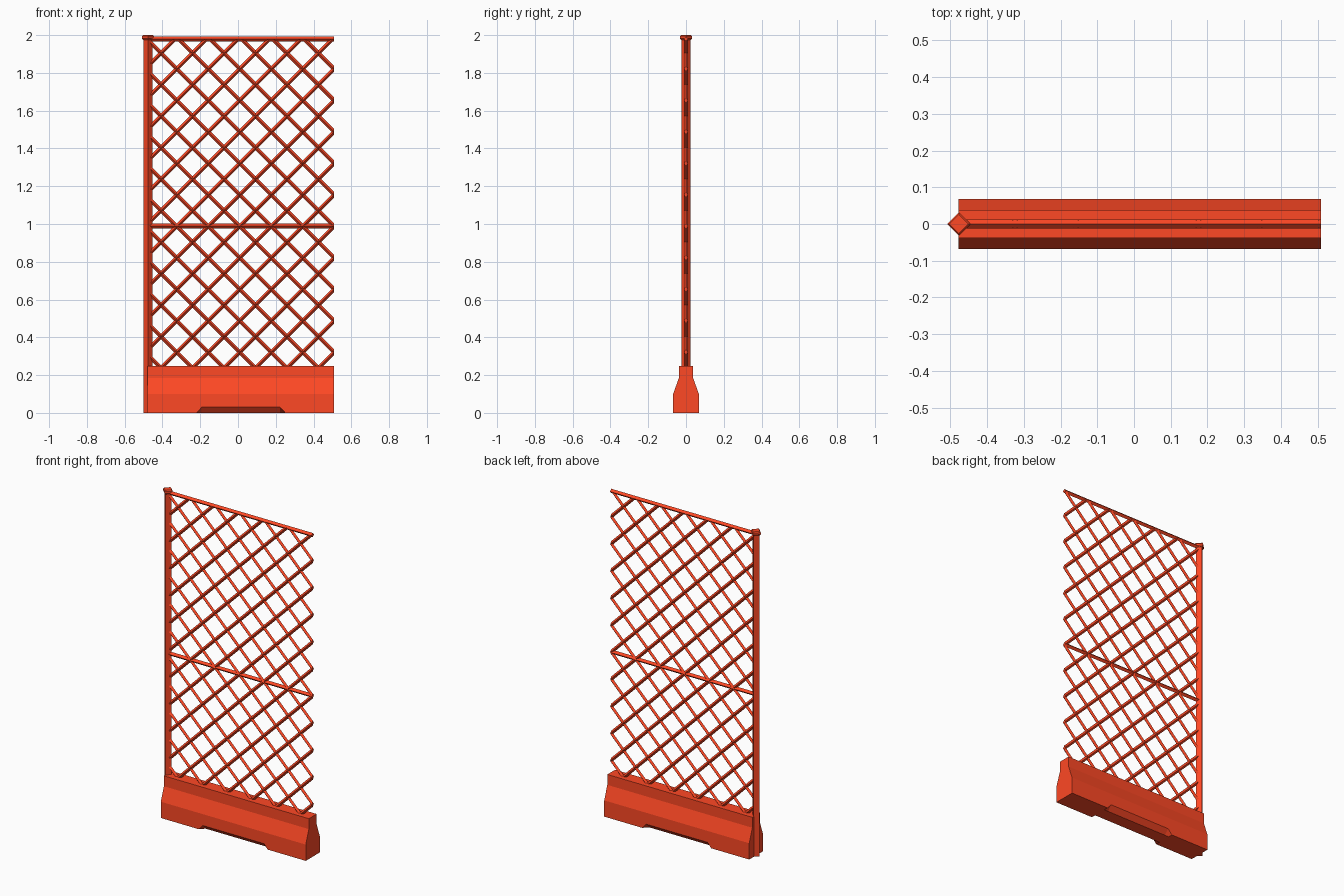
import bpy, bmesh
from mathutils import Vector

if "Cube" in bpy.data.objects:
    bpy.data.objects.remove(bpy.data.objects["Cube"])

mat = bpy.data.materials.new("red_paint")
mat.diffuse_color = (1.0, 0.065, 0.018, 1)
mat.use_nodes = True
mat.node_tree.nodes["Principled BSDF"].inputs["Base Color"].default_value = mat.diffuse_color


def make_object(name, bm):
    bmesh.ops.recalc_face_normals(bm, faces=bm.faces)
    me = bpy.data.meshes.new(name)
    bm.to_mesh(me)
    bm.free()
    me.materials.append(mat)
    ob = bpy.data.objects.new(name, me)
    bpy.context.collection.objects.link(ob)


def loft(bm, rings):
    """Skin a list of closed rings and cap both ends."""
    loops = [[bm.verts.new(p) for p in ring] for ring in rings]
    n = len(loops[0])
    for a, b in zip(loops, loops[1:]):
        for i in range(n):
            j = (i + 1) % n
            bm.faces.new((a[i], a[j], b[j], b[i]))
    bm.faces.new(loops[0])
    bm.faces.new(loops[-1])


def diamond_bar(bm, a, b, r):
    """Four-sided bar in the xz plane, standing on its edge."""
    a, b = Vector(a), Vector(b)
    y = Vector((0, 1, 0))
    side = (b - a).normalized().cross(y)
    offs = (y * r, side * r, -y * r, -side * r)
    loft(bm, [[p + o for o in offs] for p in (a, b)])


def square_ring(x, z, r):
    return [(x + r, 0, z), (x, r, z), (x - r, 0, z), (x, -r, z)]


LEFT, RIGHT, POST_X = -0.478, 0.509, -0.477
MID = (LEFT + RIGHT) / 2

# Barrier base: stepped profile with sloping notches under both long edges
stations = [(LEFT, 0), (MID - 0.235, 0), (MID - 0.208, 0.03),
            (MID + 0.208, 0.03), (MID + 0.235, 0), (RIGHT, 0)]
rings = []
for x, lift in stations:
    half = [(0.04, 0), (0.068, lift), (0.068, 0.10), (0.038, 0.184), (0.038, 0.248)]
    rings.append([(x, y, z) for y, z in half] + [(x, -y, z) for y, z in reversed(half)])
bm = bmesh.new()
loft(bm, rings)
make_object("barrier_base", bm)

# Post, turned 45 degrees, and its bevelled cap
bm = bmesh.new()
loft(bm, [square_ring(POST_X, z, 0.024) for z in (0, 1.978)])
make_object("post", bm)
bm = bmesh.new()
loft(bm, [square_ring(POST_X, z, r) for z, r in
          ((1.975, 0.025), (1.982, 0.032), (1.994, 0.032), (2.0, 0.026))])
make_object("post_cap", bm)

# Horizontal rails
for name, z in (("top_rail", 1.979), ("middle_rail", 0.99)):
    bm = bmesh.new()
    diamond_bar(bm, (POST_X, 0, z), (RIGHT, 0, z), 0.0125)
    make_object(name, bm)

# Diagonal lattice, bars meeting in points at the right, trimmed to the frame
STEP = 1 / 6
for name, s in (("lattice_rising", 1), ("lattice_falling", -1)):
    bm = bmesh.new()
    for k in range(-7, 18):
        z = 1.988 - k * STEP
        diamond_bar(bm, (RIGHT + 0.1, 0, z + s * 0.1),
                    (RIGHT - 1.1, 0, z - s * 1.1), 0.0105)
    for co, no in (((RIGHT, 0, 0), (1, 0, 0)), ((POST_X, 0, 0), (-1, 0, 0)),
                   ((0, 0, 1.982), (0, 0, 1)), ((0, 0, 0.235), (0, 0, -1))):
        geom = bm.verts[:] + bm.edges[:] + bm.faces[:]
        bmesh.ops.bisect_plane(bm, geom=geom, plane_co=co, plane_no=no, clear_outer=True)
        bmesh.ops.holes_fill(bm, edges=[e for e in bm.edges if e.is_boundary], sides=8)
    make_object(name, bm)
